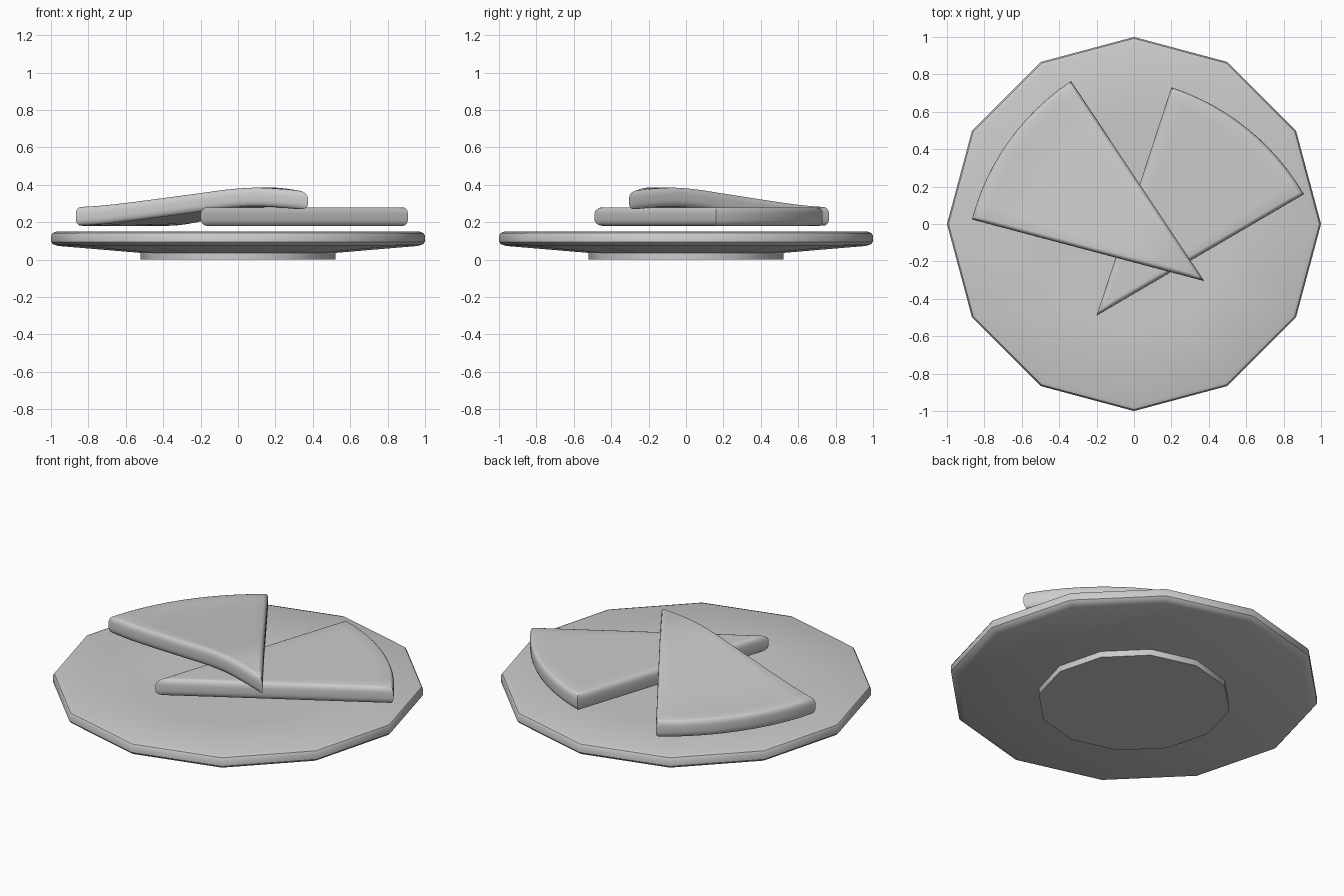
import bpy
import bmesh
import math

if "Cube" in bpy.data.objects:
    bpy.data.objects.remove(bpy.data.objects["Cube"])

R, HALF = 1.285, math.radians(20.75)   # slice length and half angle
BASE, THICK, ROUND = 0.18, 0.10, 0.022
ROWS, ARC = 20, 12


def finish(bm, name, angle):
    bmesh.ops.remove_doubles(bm, verts=bm.verts, dist=1e-5)
    bmesh.ops.recalc_face_normals(bm, faces=bm.faces)
    mesh = bpy.data.meshes.new(name)
    bm.to_mesh(mesh)
    bm.free()
    ob = bpy.data.objects.new(name, mesh)
    bpy.context.collection.objects.link(ob)
    bpy.ops.object.select_all(action='DESELECT')
    bpy.context.view_layer.objects.active = ob
    ob.select_set(True)
    bpy.ops.object.shade_smooth_by_angle(angle=math.radians(angle))
    return ob


def lathe(name, profile, sides):
    bm = bmesh.new()
    verts = [bm.verts.new((r, 0, z)) for r, z in profile]
    edges = [bm.edges.new(p) for p in zip(verts, verts[1:])]
    bmesh.ops.spin(bm, geom=verts + edges, cent=(0, 0, 0), axis=(0, 0, 1),
                   angle=math.tau, steps=sides, use_duplicate=False)
    return finish(bm, name, 40)


def sector_point(inset, u, j):
    """Point in the sector shrunk by inset; u runs tip to crust, j across."""
    tip = inset / math.sin(HALF)
    r = R - inset
    a = (HALF - math.asin(inset / r)) * (2 * j / ARC - 1)
    return tip + u * (r * math.cos(a) - tip), u * r * math.sin(a)


def outline(inset):
    left = [sector_point(inset, i / ROWS, 0) for i in range(ROWS)]
    arc = [sector_point(inset, 1, j) for j in range(ARC)]
    right = [sector_point(inset, i / ROWS, ARC) for i in range(ROWS, 0, -1)]
    return left + arc + right


def pizza_slice(name, tip, heading, lift):
    bm = bmesh.new()
    # rounded rim, as stacked outlines
    steps = [math.pi / 2 * k / 4 for k in range(5)]
    zr = 0.035
    layers = [(ROUND * (1 - math.sin(a)), zr * (1 - math.cos(a))) for a in steps]
    layers += [(d, THICK - z) for d, z in reversed(layers)]
    rings = [[bm.verts.new((x, y, z)) for x, y in outline(d)] for d, z in layers]
    for lo, hi in zip(rings, rings[1:]):
        for k in range(len(lo)):
            n = (k + 1) % len(lo)
            bm.faces.new((lo[k], lo[n], hi[n], hi[k]))
    # top and bottom as fans of rows
    for z in (0, THICK):
        grid = [[bm.verts.new((*sector_point(ROUND, i / ROWS, j), z))
                 for j in range(ARC + 1)] for i in range(1, ROWS + 1)]
        t = bm.verts.new((*sector_point(ROUND, 0, 0), z))
        for j in range(ARC):
            bm.faces.new((t, grid[0][j], grid[0][j + 1]))
            for a, b in zip(grid, grid[1:]):
                bm.faces.new((a[j], b[j], b[j + 1], a[j + 1]))
    for v in bm.verts:
        v.co.z += BASE + lift(v.co.x)
    ob = finish(bm, name, 40)
    ob.location = (*tip, 0)
    ob.rotation_euler.z = math.radians(heading)
    return ob


def drape(s):
    """Height of the draped slice: resting crust, raised middle, drooping tip."""
    keys = [(0, .083), (.12, .095), (.28, .105), (.42, .096), (.56, .077),
            (.85, .037), (1.05, .012), (1.2, .001), (1.3, 0)]
    s = min(max(s, 0), 1.299)
    k = max(i for i in range(len(keys) - 1) if keys[i][0] <= s)

    def slope(i):
        a, b = keys[max(i - 1, 0)], keys[min(i + 1, len(keys) - 1)]
        return (b[1] - a[1]) / (b[0] - a[0])
    (x0, y0), (x1, y1) = keys[k], keys[k + 1]
    h = x1 - x0
    t = (s - x0) / h
    return ((2*t**3 - 3*t**2 + 1) * y0 + (t**3 - 2*t**2 + t) * h * slope(k)
            + (3*t**2 - 2*t**3) * y1 + (t**3 - t**2) * h * slope(k + 1))


# plate with raised foot underneath and a shallow dish on top
lathe("plate", [(0, 0), (0.52, 0), (0.52, 0.036), (0.96, 0.073), (0.988, 0.082),
                (1.0, 0.095), (1.0, 0.128), (0.992, 0.142), (0.97, 0.15),
                (0.55, 0.135), (0, 0.13)], 12)

# lower slice lies flat, upper slice drapes over it
pizza_slice("lower_slice", (-0.20, -0.49), 51.1, lambda s: 0)
pizza_slice("upper_slice", (0.375, -0.305), 144.4, drape)
